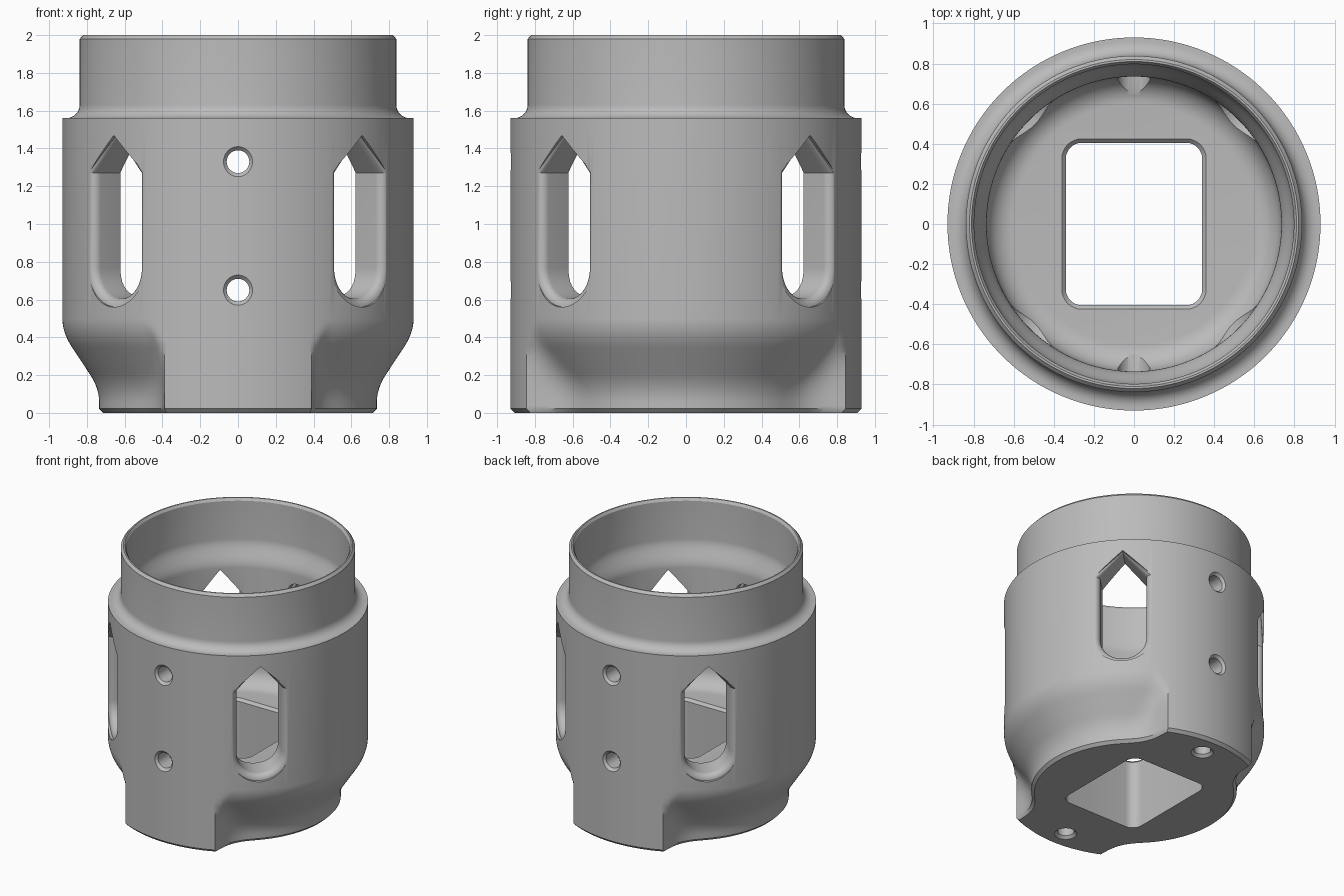
import bpy, bmesh
from math import sin, cos, asin, radians, pi, sqrt

if "Cube" in bpy.data.objects:
    bpy.data.objects.remove(bpy.data.objects["Cube"])

R = 0.93            # main body radius
HALF_FOOT = 0.39    # half width of the front and back feet

grey = bpy.data.materials.new("plain grey")
grey.use_nodes = True
grey.diffuse_color = (0.5, 0.5, 0.5, 1)
grey.node_tree.nodes["Principled BSDF"].inputs["Base Color"].default_value = (0.5, 0.5, 0.5, 1)


def loft(name, rings):
    """Closed solid through a list of equally long point rings."""
    bm = bmesh.new()
    rows = [[bm.verts.new(p) for p in ring] for ring in rings]
    n = len(rows[0])
    for a, b in zip(rows, rows[1:]):
        for i in range(n):
            j = (i + 1) % n
            bm.faces.new((a[i], a[j], b[j], b[i]))
    bm.faces.new(rows[0][::-1])
    bm.faces.new(rows[-1])
    bmesh.ops.recalc_face_normals(bm, faces=bm.faces)
    mesh = bpy.data.meshes.new(name)
    bm.to_mesh(mesh)
    bm.free()
    mesh.materials.append(grey)
    ob = bpy.data.objects.new(name, mesh)
    bpy.context.collection.objects.link(ob)
    return ob


def smooth(t):
    t = min(max(t, 0), 1)
    return t * t * (3 - 2 * t)


def soft_max(a, b, k=0.2):
    h = max(k - abs(a - b), 0) / k
    return max(a, b) + h * h * k / 4


# Angles round the axis, snapped to the crisp edges of the feet
crease = asin(HALF_FOOT / R)
edges = [crease, pi - crease, pi + crease, 2 * pi - crease]
angles = [2 * pi * i / 240 for i in range(240)]
for e in edges:
    angles[round(e / (2 * pi) * 240)] = e


def core_radius(z):
    """Tapered core: straight spigot, cone with rounded ends, full body."""
    low, high, soft = 0.735, R, 0.05
    line = 0.735 + (z - 0.13) * 0.66
    r = soft_max(low, line, soft)
    return -soft_max(-r, -high, soft)


def outer_ring(z, inset=0.0):
    ring = []
    for a in angles:
        foot = min(R, HALF_FOOT / max(abs(sin(a)), 0.01))
        r = min(R, soft_max(core_radius(z), foot)) - inset
        ring.append((r * sin(a), r * cos(a), z))
    return ring


def ring(r, z):
    return [(r * sin(a), r * cos(a), z) for a in angles]


# Body: stepped outside, flared bore and filleted floor
rings = [outer_ring(0, 0.022)]
rings += [outer_ring(0.022 + 0.478 * i / 30) for i in range(31)]
rings += [ring(R, 1.56), ring(0.91, 1.56)]
for i in range(1, 9):
    t = pi / 2 * i / 8
    rings.append(ring(0.91 - 0.072 * sin(t), 1.632 - 0.072 * cos(t)))
rings += [ring(0.838, 1.98), ring(0.82, 2.0), ring(0.81, 2.0), ring(0.797, 1.98)]
for i in range(13):
    rings.append(ring(0.797 - 0.062 * smooth(i / 12), 1.68 - 0.2 * i / 12))
for i in range(11):
    t = pi / 2 * i / 10
    rings.append(ring(0.6 + 0.135 * cos(t), 0.695 - 0.135 * sin(t)))
body = loft("tubular_housing", rings)


def radial(d, angle, outline):
    """Place a flat (u, z) outline at distance d along a horizontal direction."""
    s, c = sin(angle), cos(angle)
    return [(d * s + u * c, d * c - u * s, z) for u, z in outline]


def circle(r, cz=0.0):
    return [(r * cos(2 * pi * i / 32), cz + r * sin(2 * pi * i / 32)) for i in range(32)]


def window(w):
    """Pointed top, straight sides, round bottom."""
    arc = [(w * cos(pi + pi * i / 20), 0.77 + w * sin(pi + pi * i / 20)) for i in range(21)]
    return arc + [(w, 1.27), (0, 1.47), (-w, 1.27)]


def rounded_rect(hx, hy, r, z):
    pts = []
    for q, (sx, sy) in enumerate([(1, 1), (-1, 1), (-1, -1), (1, -1)]):
        for i in range(9):
            a = pi / 2 * (q + i / 8)
            pts.append((sx * (hx - r) + r * cos(a), sy * (hy - r) + r * sin(a), z))
    return pts


cutters = []

# Square floor opening with a chamfered upper edge
cutters.append(loft("floor_opening_cutter", [
    rounded_rect(0.34, 0.405, 0.08, -0.1), rounded_rect(0.34, 0.405, 0.08, 0.54),
    rounded_rect(0.38, 0.445, 0.12, 0.58)]))

# Four diagonal windows with rolled outer edges
for q in range(4):
    a = pi / 4 + q * pi / 2
    steps = [(0.5, 0.165)]
    for i in range(7):
        t = pi / 2 * i / 6
        steps.append((0.865 + 0.045 * sin(t), 0.165 + 0.045 * (1 - cos(t))))
    steps.append((1.0, 0.21))
    cutters.append(loft("window_cutter", [radial(d, a, window(w)) for d, w in steps]))

# Radial screw holes, front and back, at two heights
for a in (0, pi):
    for z in (0.65, 1.33):
        steps = [(0.5, 0.08), (0.78, 0.08), (0.78, 0.06), (0.91, 0.06), (0.94, 0.09)]
        cutters.append(loft("screw_hole_cutter", [radial(d, a, circle(r, z)) for d, r in steps]))

# Blind countersunk holes under each foot
for y in (-0.76, 0.76):
    steps = [(-0.02, 0.1), (0.02, 0.06), (0.4, 0.06)]
    cutters.append(loft("foot_hole_cutter", [
        [(u, y + v, z) for u, v in circle(r)] for z, r in steps]))

bpy.ops.object.select_all(action='DESELECT')
body.select_set(True)
bpy.context.view_layer.objects.active = body
for cutter in cutters:
    mod = body.modifiers.new("cut", 'BOOLEAN')
    mod.operation = 'DIFFERENCE'
    mod.solver = 'EXACT'
    mod.object = cutter
    bpy.ops.object.modifier_apply(modifier=mod.name)
    bpy.data.objects.remove(cutter)

bpy.ops.object.shade_smooth_by_angle(angle=radians(30))
